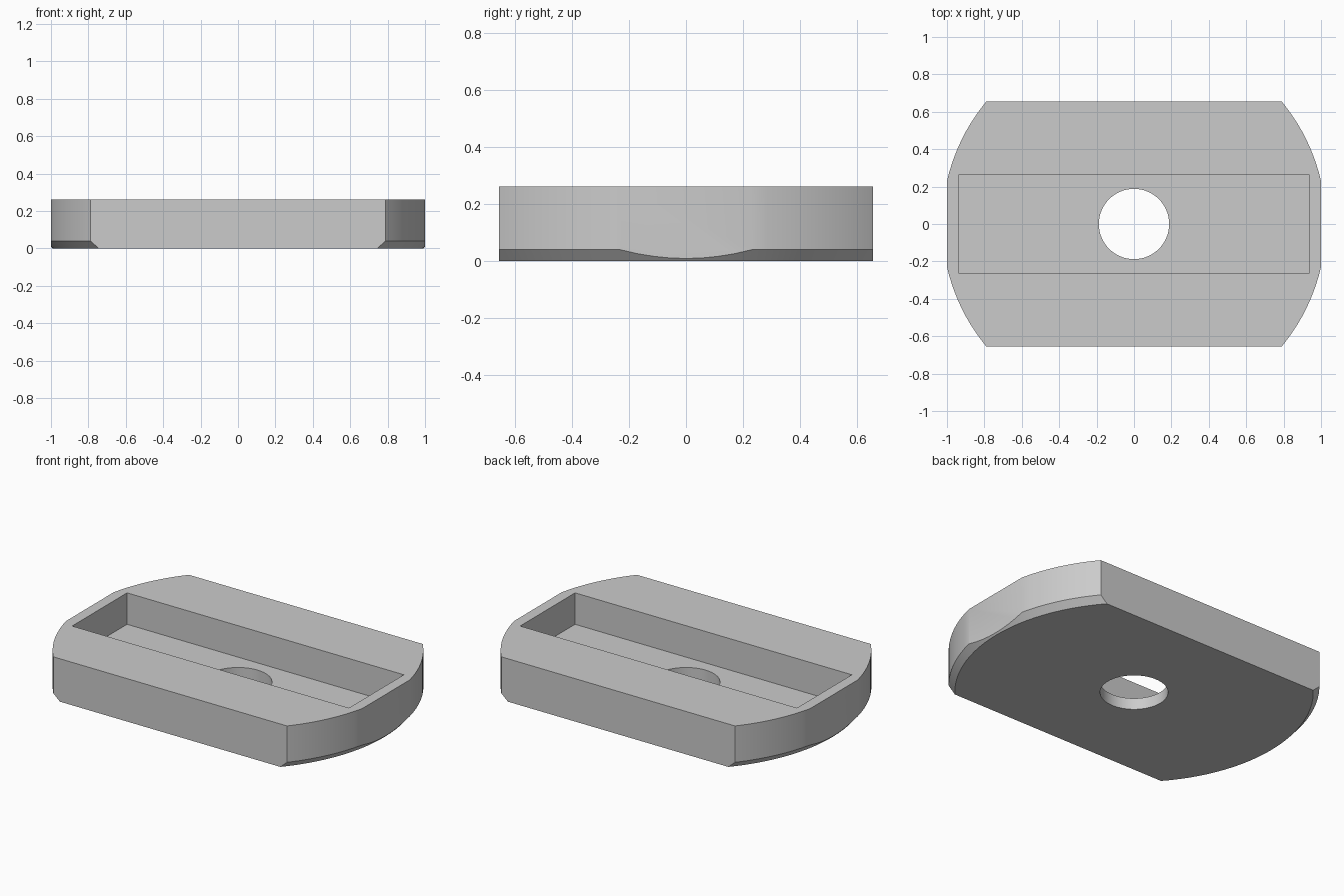
import bpy
import bmesh
import math
from mathutils import Matrix

HALF_X, HALF_Y, HEIGHT = 1.0, 0.655, 0.262
RADIUS, BOTTOM_RADIUS, CHAMFER = 1.026, 0.992, 0.04
POCKET_X, POCKET_Y, FLOOR_Z = 0.935, 0.265, 0.07
HOLE_RADIUS = 0.188
SEGMENTS = 112

if "Cube" in bpy.data.objects:
    bpy.data.objects.remove(bpy.data.objects["Cube"], do_unlink=True)

# Single plain grey material
grey = bpy.data.materials.new("plain grey")
grey.use_nodes = True
colour = (0.6, 0.6, 0.6, 1)
grey.diffuse_color = colour
grey.node_tree.nodes["Principled BSDF"].inputs["Base Color"].default_value = colour


def make_object(name, bm):
    bmesh.ops.recalc_face_normals(bm, faces=bm.faces)
    mesh = bpy.data.meshes.new(name)
    bm.to_mesh(mesh)
    bm.free()
    mesh.materials.append(grey)
    obj = bpy.data.objects.new(name, mesh)
    bpy.context.collection.objects.link(obj)
    return obj


def subtract(target, cutter):
    cutter.hide_render = True
    mod = target.modifiers.new("cut", "BOOLEAN")
    mod.operation = "DIFFERENCE"
    mod.solver = "EXACT"
    mod.object = cutter
    bpy.context.view_layer.objects.active = target
    bpy.ops.object.modifier_apply(modifier=mod.name)
    bpy.data.objects.remove(cutter, do_unlink=True)


# Round disc with a conical lower edge
bm = bmesh.new()
rings = []
for r, z in ((BOTTOM_RADIUS, 0), (RADIUS, CHAMFER), (RADIUS, HEIGHT)):
    angles = [2 * math.pi * i / SEGMENTS for i in range(SEGMENTS)]
    rings.append([bm.verts.new((r * math.cos(a), r * math.sin(a), z)) for a in angles])
for low, high in zip(rings, rings[1:]):
    for i in range(SEGMENTS):
        j = (i + 1) % SEGMENTS
        bm.faces.new((low[i], low[j], high[j], high[i]))
bm.faces.new(rings[0][::-1])
bm.faces.new(rings[-1])

# Trim the four flat sides
for sign in (-1, 1):
    for normal, dist in (((sign, 0, 0), HALF_X), ((0, sign, 0), HALF_Y)):
        point = [c * dist for c in normal]
        cut = bmesh.ops.bisect_plane(
            bm, geom=bm.verts[:] + bm.edges[:] + bm.faces[:], dist=1e-5,
            plane_co=point, plane_no=normal, clear_outer=True)
        edges = [e for e in cut["geom_cut"] if isinstance(e, bmesh.types.BMEdge)]
        bmesh.ops.edgeloop_fill(bm, edges=edges)
plate = make_object("slotted_plate", bm)

# Rectangular pocket in the top
bm = bmesh.new()
size = Matrix.Diagonal((2 * POCKET_X, 2 * POCKET_Y, 1, 1))
bmesh.ops.create_cube(bm, size=1, matrix=Matrix.Translation((0, 0, FLOOR_Z + 0.5)) @ size)
subtract(plate, make_object("pocket_cutter", bm))

# Round through hole
bm = bmesh.new()
bmesh.ops.create_cone(bm, cap_ends=True, segments=64, radius1=HOLE_RADIUS,
                      radius2=HOLE_RADIUS, depth=1)
subtract(plate, make_object("hole_cutter", bm))

# Smooth the curved walls, keep the edges sharp
bpy.ops.object.select_all(action="DESELECT")
plate.select_set(True)
bpy.context.view_layer.objects.active = plate
bpy.ops.object.shade_smooth_by_angle(angle=math.radians(20))
